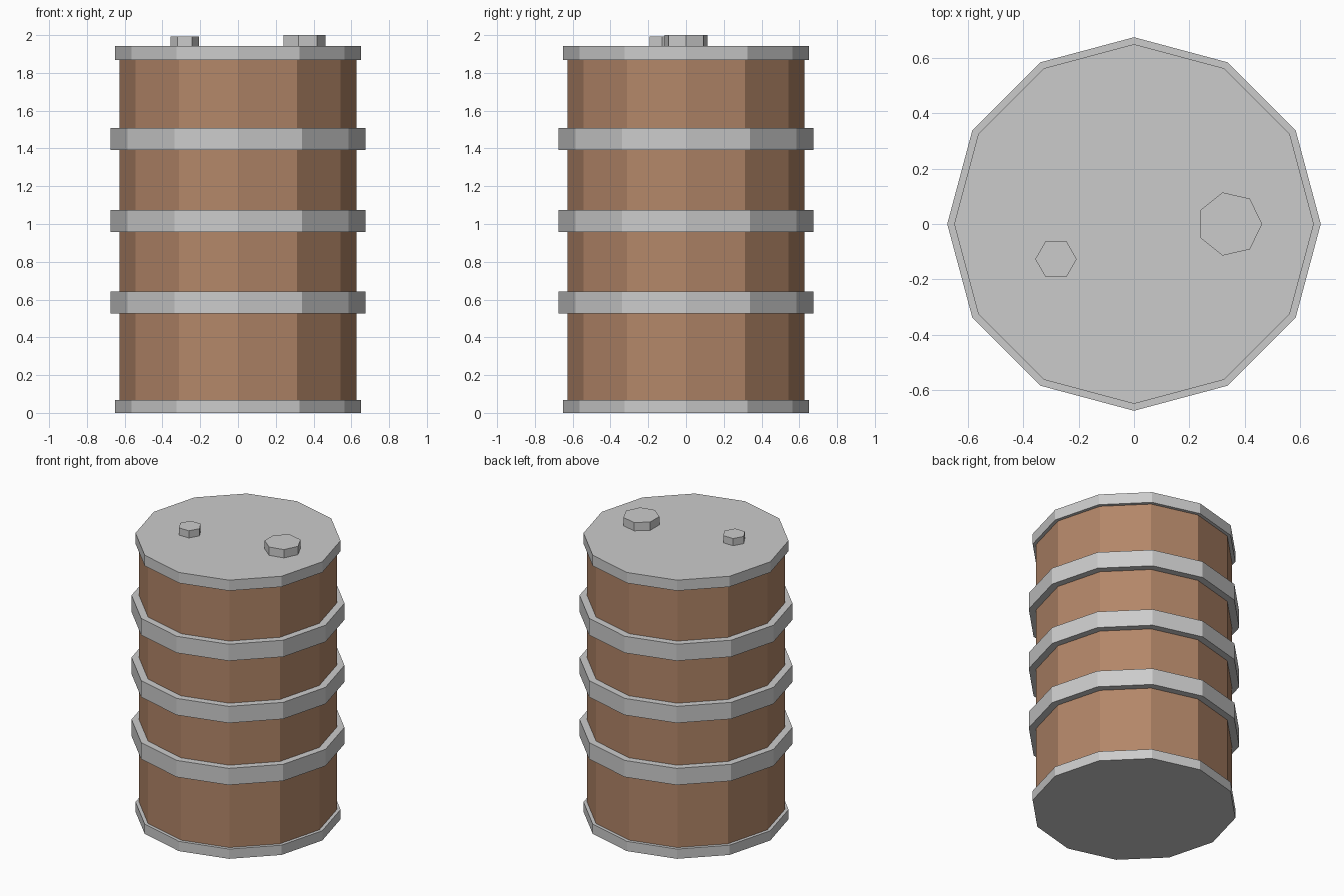
import bpy, bmesh
from math import cos, sin, tau

if "Cube" in bpy.data.objects:
    bpy.data.objects.remove(bpy.data.objects["Cube"])


def prism(name, sides, radius, z0, z1, x=0.0, y=0.0, material=None):
    """Upright flat-faced prism with its first corner pointing along +x."""
    bm = bmesh.new()
    ring = [bm.verts.new((x + radius * cos(tau * i / sides),
                          y + radius * sin(tau * i / sides), z0))
            for i in range(sides)]
    base = bm.faces.new(ring)
    top = bmesh.ops.extrude_face_region(bm, geom=[base], use_keep_orig=True)
    verts = [v for v in top["geom"] if isinstance(v, bmesh.types.BMVert)]
    bmesh.ops.translate(bm, verts=verts, vec=(0, 0, z1 - z0))
    bmesh.ops.recalc_face_normals(bm, faces=bm.faces[:])
    mesh = bpy.data.meshes.new(name)
    bm.to_mesh(mesh)
    bm.free()
    obj = bpy.data.objects.new(name, mesh)
    bpy.context.collection.objects.link(obj)
    if material:
        mesh.materials.append(material)
    return obj


brown = bpy.data.materials.new("brown_paint")
brown.diffuse_color = (0.45, 0.24, 0.14, 1)
brown.use_nodes = True
brown.node_tree.nodes["Principled BSDF"].inputs["Base Color"].default_value = brown.diffuse_color

# Drum body
prism("drum_body", 12, 0.627, 0.03, 1.91, material=brown)

# End rims
prism("bottom_rim", 12, 0.65, 0.0, 0.068)
prism("top_rim", 12, 0.65, 1.868, 1.942)

# Three raised hoops
for i, z in enumerate((0.584, 1.016, 1.449)):
    prism(f"hoop_{i + 1}", 12, 0.675, z - 0.058, z + 0.058)

# Bung caps on the lid
prism("large_bung", 7, 0.117, 1.93, 2.0, x=0.346)
prism("small_bung", 6, 0.075, 1.93, 1.992, x=-0.282, y=-0.127)
